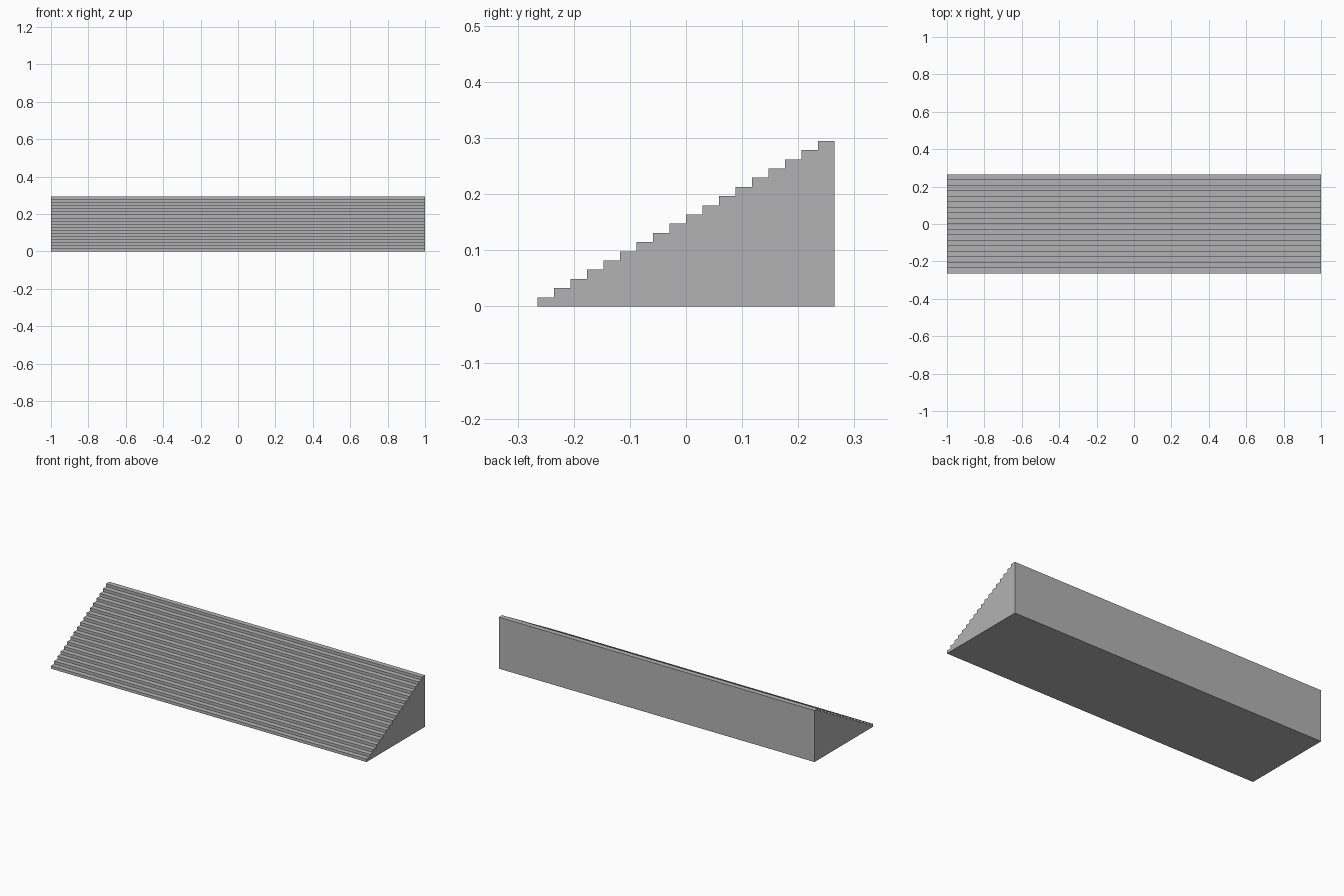
import bpy
import bmesh
from mathutils import Vector

cube = bpy.data.objects.get("Cube")
if cube:
    bpy.data.objects.remove(cube, do_unlink=True)

STEPS = 18
WIDTH, DEPTH, HEIGHT = 2.0, 0.53, 0.295
tread, riser = DEPTH / STEPS, HEIGHT / STEPS

# Plain grey stone
grey = bpy.data.materials.new("stone_grey")
colour = (0.45, 0.45, 0.45, 1)
grey.diffuse_color = colour
grey.use_nodes = True
shader = next(n for n in grey.node_tree.nodes if n.type == "BSDF_PRINCIPLED")
shader.inputs["Base Color"].default_value = colour

# Stepped side profile, from the front foot up to the back
profile = [(-DEPTH / 2, 0)]
for i in range(STEPS):
    y, z = -DEPTH / 2 + i * tread, (i + 1) * riser
    profile += [(y, z), (y + tread, z)]
profile.append((DEPTH / 2, 0))

# Extrude the profile across the full width
bm = bmesh.new()
side = bm.faces.new([bm.verts.new((-WIDTH / 2, y, z)) for y, z in profile])
swept = bmesh.ops.extrude_face_region(bm, geom=[side], use_keep_orig=True)
moved = [v for v in swept["geom"] if isinstance(v, bmesh.types.BMVert)]
bmesh.ops.translate(bm, verts=moved, vec=Vector((WIDTH, 0, 0)))
bmesh.ops.recalc_face_normals(bm, faces=bm.faces)

mesh = bpy.data.meshes.new("wide_staircase")
bm.to_mesh(mesh)
bm.free()
mesh.materials.append(grey)
stairs = bpy.data.objects.new("wide_staircase", mesh)
bpy.context.collection.objects.link(stairs)
